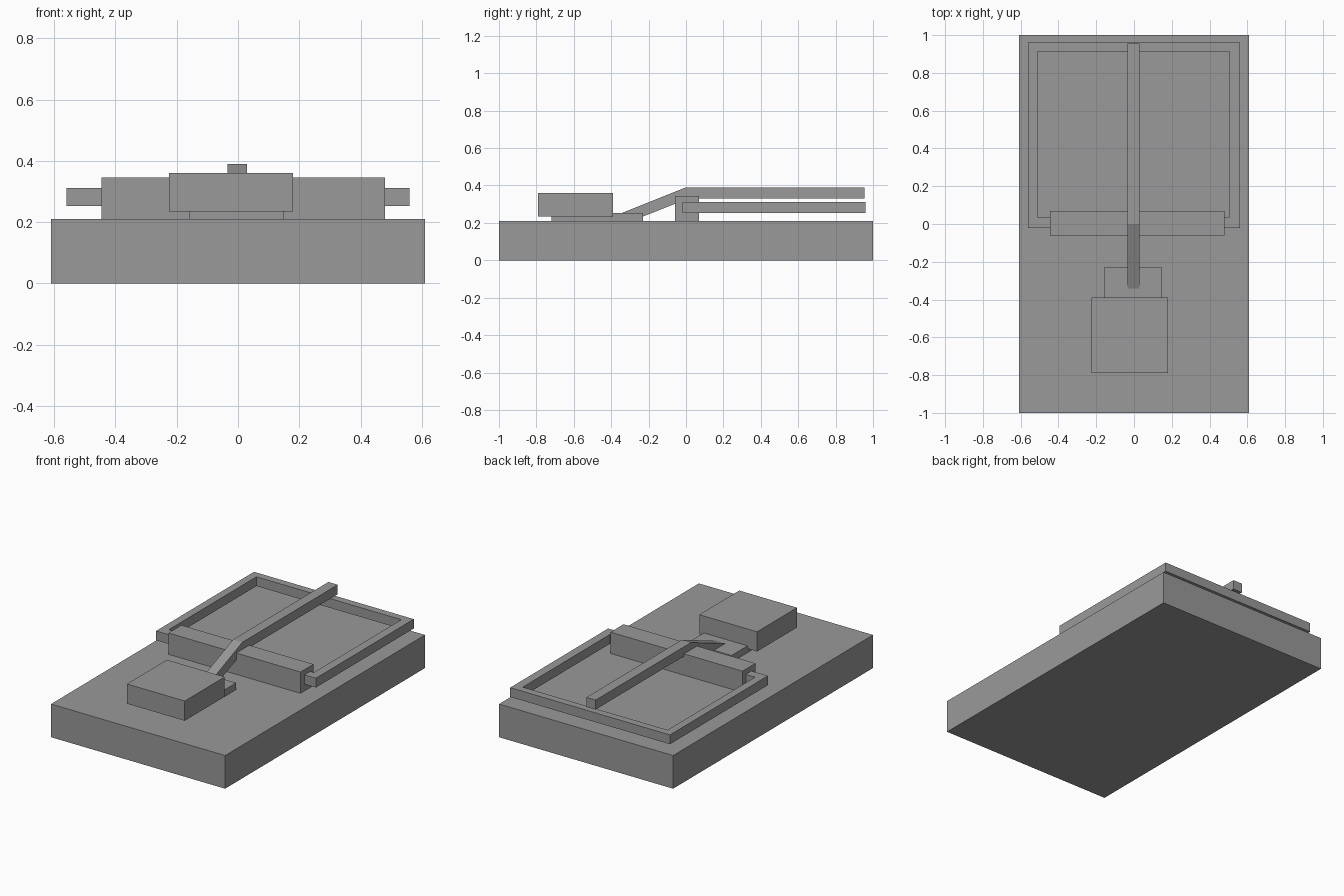
import bpy
import bmesh

cube = bpy.data.objects.get("Cube")
if cube:
    bpy.data.objects.remove(cube, do_unlink=True)

# One plain grey for everything
grey = bpy.data.materials.new("plain_grey")
grey.use_nodes = True
colour = (0.32, 0.32, 0.32, 1)
grey.diffuse_color = colour
grey.node_tree.nodes["Principled BSDF"].inputs["Base Color"].default_value = colour


def finish(name, bm):
    bmesh.ops.recalc_face_normals(bm, faces=bm.faces)
    mesh = bpy.data.meshes.new(name)
    bm.to_mesh(mesh)
    bm.free()
    mesh.materials.append(grey)
    obj = bpy.data.objects.new(name, mesh)
    bpy.context.collection.objects.link(obj)
    return obj


def box(name, x, y, z):
    """Box from (min, max) ranges."""
    bm = bmesh.new()
    bmesh.ops.create_cube(bm, size=1)
    for v in bm.verts:
        v.co = [r[0] if c < 0 else r[1] for c, r in zip(v.co, (x, y, z))]
    return finish(name, bm)


def side_profile(name, points, x):
    """Extrude a (y, z) outline across an x range."""
    bm = bmesh.new()
    face = bm.faces.new([bm.verts.new((x[0], y, z)) for y, z in points])
    out = bmesh.ops.extrude_face_region(bm, geom=[face])
    moved = [g for g in out["geom"] if isinstance(g, bmesh.types.BMVert)]
    bmesh.ops.translate(bm, verts=moved, vec=(x[1] - x[0], 0, 0))
    return finish(name, bm)


def ring(name, outer, inner, z):
    """Rectangular frame; outer and inner are (x0, x1, y0, y1)."""
    bm = bmesh.new()
    loops = []
    for x0, x1, y0, y1 in (outer, inner):
        corners = ((x0, y0), (x1, y0), (x1, y1), (x0, y1))
        loops.append([bm.verts.new((a, b, z[0])) for a, b in corners])
    out, inn = loops
    faces = []
    for i in range(4):
        j = (i + 1) % 4
        faces.append(bm.faces.new((out[i], out[j], inn[j], inn[i])))
    ext = bmesh.ops.extrude_face_region(bm, geom=faces)
    moved = [g for g in ext["geom"] if isinstance(g, bmesh.types.BMVert)]
    bmesh.ops.translate(bm, verts=moved, vec=(0, 0, z[1] - z[0]))
    return finish(name, bm)


# Base board
box("base_board", (-0.61, 0.61), (-1, 1), (0, 0.21))

# Spring housing across the middle
box("spring_bar", (-0.445, 0.48), (-0.06, 0.07), (0.21, 0.345))

# Snapping frame
ring("snap_frame", (-0.56, 0.56, -0.02, 0.96), (-0.51, 0.505, 0.037, 0.913), (0.253, 0.312))

# Trigger plate and bait block
box("trigger_plate", (-0.158, 0.148), (-0.72, -0.23), (0.21, 0.253))
box("bait_block", (-0.225, 0.18), (-0.79, -0.39), (0.235, 0.36))

# Bent holding arm
side_profile(
    "holding_arm",
    [(0.955, 0.39), (0, 0.39), (-0.35, 0.25), (-0.328, 0.195), (0.012, 0.33), (0.955, 0.33)],
    (-0.035, 0.03),
)
